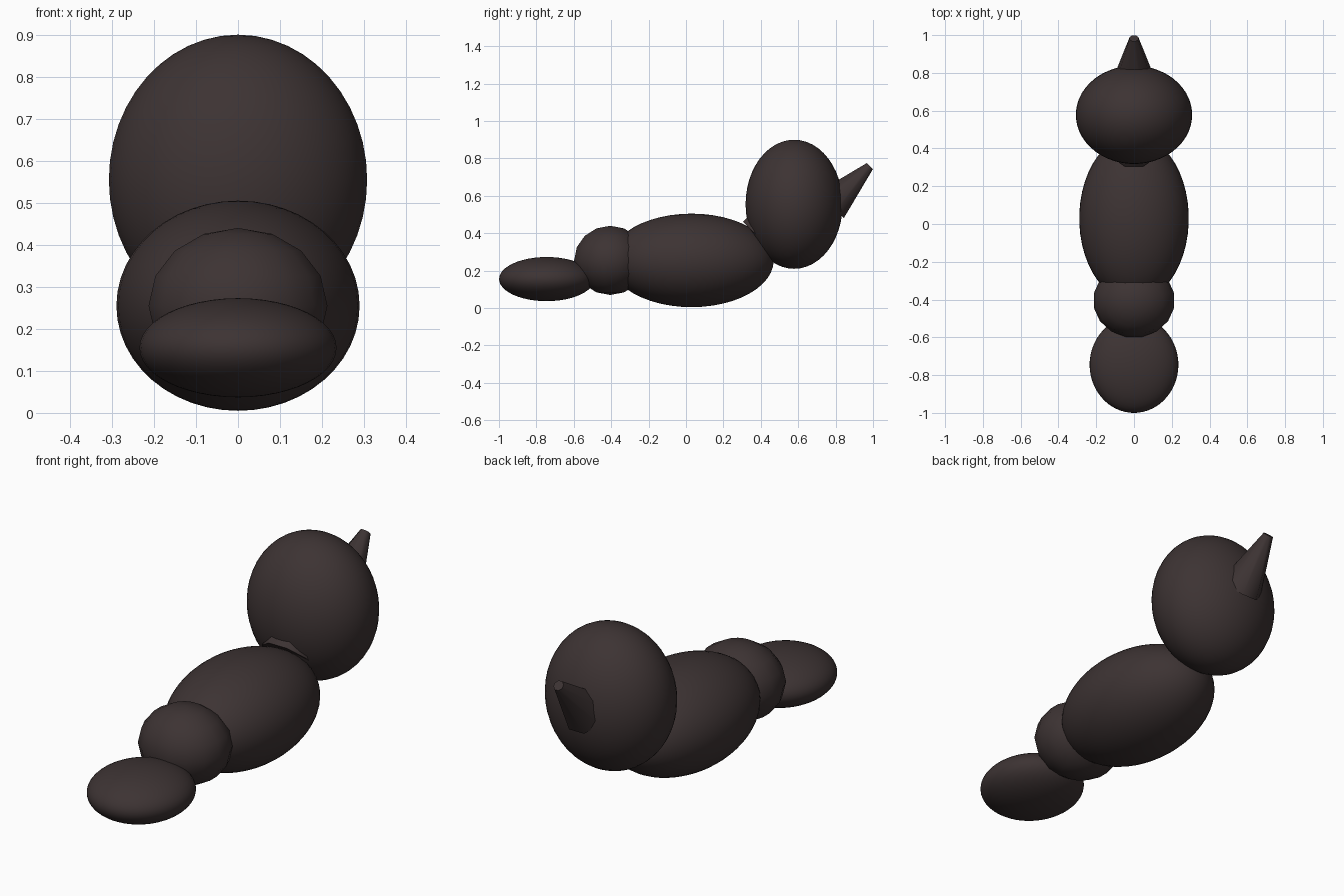
import bpy
from math import radians, cos, pi
from mathutils import Matrix, Vector

cube = bpy.data.objects.get("Cube")
if cube:
    bpy.data.objects.remove(cube, do_unlink=True)

# Single dark brown material
colour = (0.046, 0.033, 0.033, 1)
brown = bpy.data.materials.new("dark_brown")
brown.use_nodes = True
brown.diffuse_color = colour
brown.node_tree.nodes["Principled BSDF"].inputs["Base Color"].default_value = colour


def finish(name, angle):
    obj = bpy.context.object
    obj.name = name
    obj.data.materials.append(brown)
    bpy.ops.object.shade_smooth_by_angle(angle=radians(angle))
    return obj


def ellipsoid(name, y, z, radii, segments=48):
    bpy.ops.mesh.primitive_uv_sphere_add(segments=segments, ring_count=segments // 2)
    mesh = bpy.context.object.data
    turn = Matrix.Rotation(pi / segments, 4, "Z")
    mesh.transform(Matrix.Translation((0, y, z)) @ Matrix.Diagonal((*radii, 1)) @ turn)
    return finish(name, 60)


def tapered_tube(name, start, end, base, tip, sides=8):
    # Base and tip are measured to the flats, which face up and down
    start, end = Vector(start), Vector(end)
    axis = end - start
    flat = cos(pi / sides)
    bpy.ops.mesh.primitive_cone_add(vertices=sides, radius1=base / flat,
                                    radius2=tip / flat, depth=axis.length)
    mesh = bpy.context.object.data
    aim = Vector((0, 0, 1)).rotation_difference(axis).to_matrix().to_4x4()
    turn = Matrix.Rotation(pi / sides, 4, "Z")
    mesh.transform(Matrix.Translation((start + end) / 2) @ aim @ turn)
    return finish(name, 50)


# Rounded masses from front to back
ellipsoid("front_pad", -0.745, 0.155, (0.235, 0.255, 0.118))
ellipsoid("front_joint", -0.405, 0.255, (0.217, 0.197, 0.185), segments=16)
ellipsoid("body", 0.03, 0.255, (0.29, 0.44, 0.25))
ellipsoid("rear_mass", 0.578, 0.555, (0.308, 0.26, 0.345))

# Connecting neck and pointed tip
tapered_tube("neck", (0, 0.39, 0.377), (0, 0.55, 0.537), 0.12, 0.12)
tapered_tube("rear_spike", (0, 0.775, 0.551), (0, 0.983, 0.759), 0.098, 0.023)
